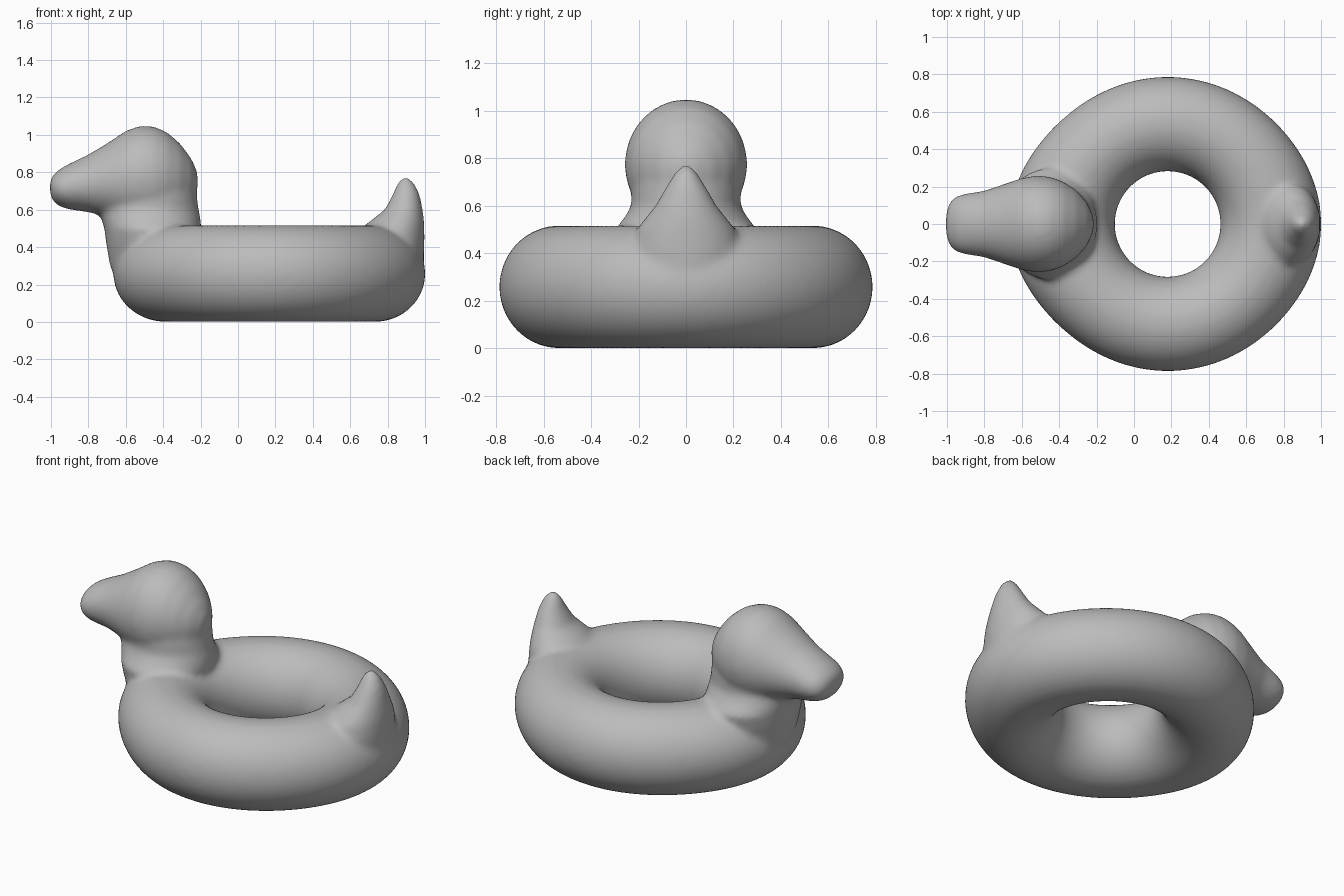
import bpy
import bmesh
from math import sin, cos, pi
from mathutils import Vector

cube = bpy.data.objects.get("Cube")
if cube:
    bpy.data.objects.remove(cube)

X, Y, Z = Vector((1, 0, 0)), Vector((0, 1, 0)), Vector((0, 0, 1))
bm = bmesh.new()


def loft(sections, sides=40, closed=False):
    """Skin elliptical sections given as (centre, half axis, half axis)."""
    rings = []
    for c, u, v in sections:
        angles = [2 * pi * i / sides for i in range(sides)]
        rings.append([bm.verts.new(c + u * cos(a) + v * sin(a)) for a in angles])
    pairs = list(zip(rings, rings[1:]))
    if closed:
        pairs.append((rings[-1], rings[0]))
    else:
        bm.faces.new(rings[0])
        bm.faces.new(rings[-1])
    for a, b in pairs:
        for i in range(sides):
            j = (i + 1) % sides
            bm.faces.new((a[i], a[j], b[j], b[i]))


def upright(rows):
    """Sections stacked in z: height, front x, back x, half width."""
    loft([(X * (a + b) / 2 + Z * z, X * (b - a) / 2, Y * w) for z, a, b, w in rows])


# Inflated ring, slightly pointed at the chest and at the tail
hole, height, segments = 0.282, 0.517, 96
ring = []
for i in range(segments):
    t = 2 * pi * i / segments
    out = X * cos(t) + Y * sin(t)
    rim = 0.787 + (0.035 if cos(t) > 0 else 0.06) * cos(t) ** 6
    centre = X * 0.18 + out * (hole + rim) / 2 + Z * height / 2
    ring.append((centre, out * (rim - hole) / 2, Z * height / 2))
loft(ring, closed=True)

# Neck, flaring into the ring
upright([
    (0.2, -0.64, -0.3, 0.18), (0.3, -0.685, -0.25, 0.23),
    (0.42, -0.705, -0.21, 0.28), (0.5, -0.715, -0.195, 0.3),
    (0.55, -0.73, -0.2, 0.26), (0.6, -0.74, -0.21, 0.23),
    (0.68, -0.72, -0.22, 0.23), (0.75, -0.68, -0.24, 0.2),
])

# Head and beak: x, bottom, top, half width
head = [
    (-1.005, 0.68, 0.76, 0.06), (-0.985, 0.64, 0.79, 0.12),
    (-0.95, 0.615, 0.82, 0.15), (-0.9, 0.6, 0.847, 0.163),
    (-0.8, 0.587, 0.895, 0.178), (-0.7, 0.56, 0.955, 0.212),
    (-0.6, 0.52, 1.022, 0.246), (-0.52, 0.5, 1.05, 0.259),
    (-0.45, 0.5, 1.045, 0.253), (-0.38, 0.53, 1.015, 0.228),
    (-0.31, 0.57, 0.955, 0.182), (-0.25, 0.63, 0.875, 0.115),
    (-0.216, 0.7, 0.8, 0.04),
]
loft([(X * x + Z * (a + b) / 2, Y * w, Z * (b - a) / 2) for x, a, b, w in head])

# Upturned tail
upright([
    (0.25, 0.72, 0.99, 0.2), (0.42, 0.66, 0.997, 0.23),
    (0.5, 0.66, 0.997, 0.21), (0.55, 0.72, 0.994, 0.17),
    (0.6, 0.785, 0.988, 0.13), (0.68, 0.827, 0.972, 0.085),
    (0.74, 0.85, 0.945, 0.047), (0.775, 0.88, 0.91, 0.015),
])

bmesh.ops.recalc_face_normals(bm, faces=bm.faces)
mesh = bpy.data.meshes.new("duck_float")
bm.to_mesh(mesh)
bm.free()
duck = bpy.data.objects.new("duck_float", mesh)
bpy.context.collection.objects.link(duck)

# Plain grey vinyl
grey = bpy.data.materials.new("plain_grey")
grey.use_nodes = True
colour = (0.5, 0.5, 0.5, 1)
grey.diffuse_color = colour
grey.node_tree.nodes["Principled BSDF"].inputs["Base Color"].default_value = colour
mesh.materials.append(grey)

# Fuse the parts into one skin and soften the joins
remesh = duck.modifiers.new("fuse", "REMESH")
remesh.mode = "VOXEL"
remesh.voxel_size = 0.016
remesh.use_smooth_shade = True
soften = duck.modifiers.new("soften", "SMOOTH")
soften.factor = 0.5
soften.iterations = 12
